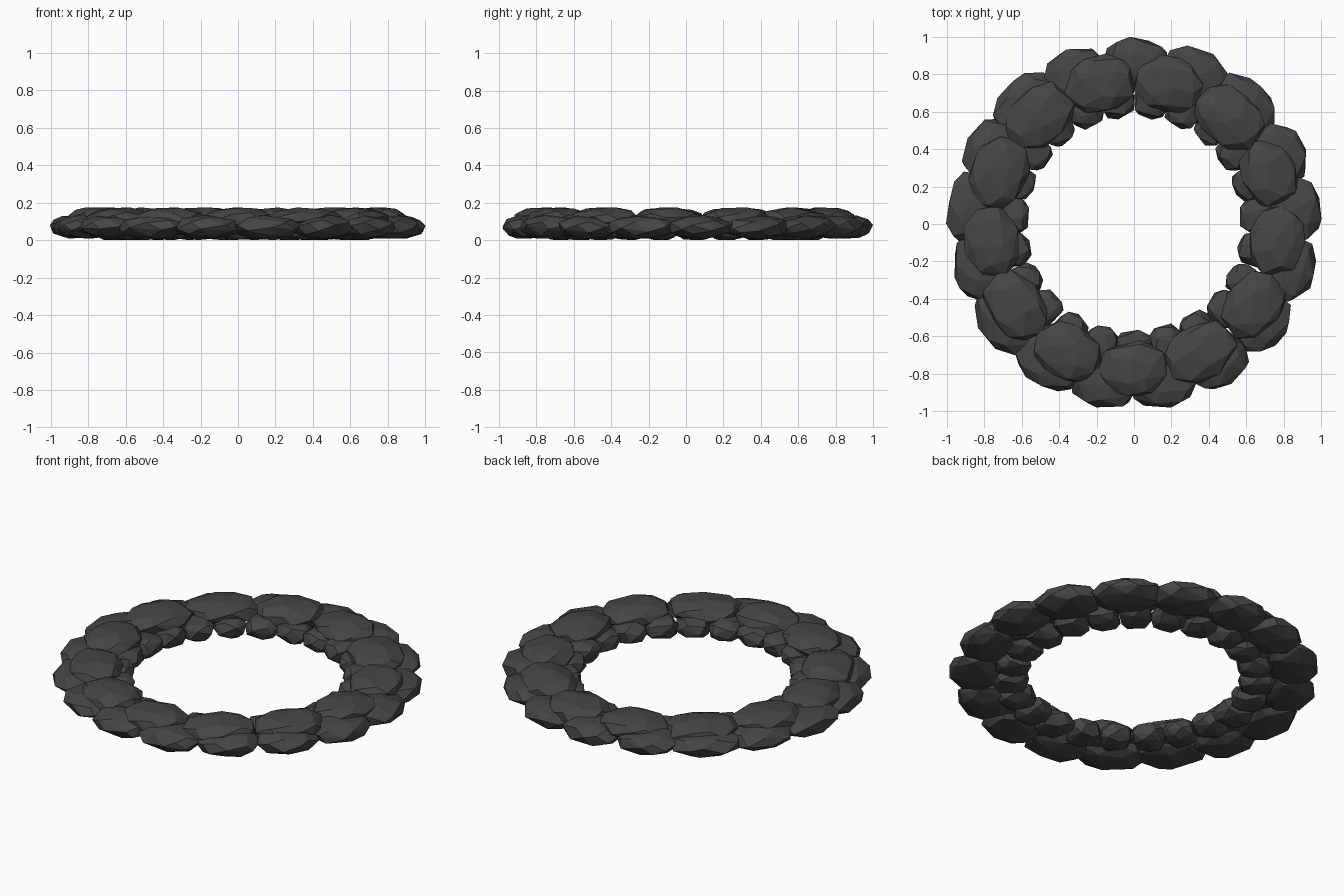
import bpy
import bmesh
import math
import random
from mathutils import Matrix, Vector

random.seed(7)

cube = bpy.data.objects.get("Cube")
if cube:
    bpy.data.objects.remove(cube, do_unlink=True)

# Dark stone colour shared by every rock
stone = bpy.data.materials.new("dark_grey_stone")
stone.use_nodes = True
colour = (0.06, 0.06, 0.06, 1)
stone.diffuse_color = colour
stone.node_tree.nodes["Principled BSDF"].inputs["Base Color"].default_value = colour


def rock_points(count, boxy):
    """Jittered, evenly spread points on a rounded block, fitted to a unit box."""
    points = []
    turn = random.uniform(0, math.tau)
    for i in range(count):
        z = 1 - 2 * (i + 0.5) / count
        ring = math.sqrt(1 - z * z)
        a = turn + i * math.pi * (3 - math.sqrt(5))
        p = Vector((ring * math.cos(a), ring * math.sin(a), z))
        p += Vector([random.uniform(-0.16, 0.16) for _ in range(3)])
        p.normalize()
        points.append(Vector([math.copysign(abs(c) ** boxy, c) for c in p]))
    low = [min(p[k] for p in points) for k in range(3)]
    high = [max(p[k] for p in points) for k in range(3)]
    return [Vector([2 * (p[k] - low[k]) / (high[k] - low[k]) - 1 for k in range(3)])
            for p in points]


def add_rock(name, angle, radius, height, size, count, boxy):
    """Faceted convex rock; size is half extents radially, along the ring, and up."""
    bm = bmesh.new()
    for p in rock_points(count, boxy):
        bm.verts.new([p[k] * size[k] for k in range(3)])
    hull = bmesh.ops.convex_hull(bm, input=bm.verts)
    spare = [v for v in hull["geom_interior"] if isinstance(v, bmesh.types.BMVert)]
    bmesh.ops.delete(bm, geom=spare, context="VERTS")
    bmesh.ops.recalc_face_normals(bm, faces=bm.faces)
    place = Matrix.Rotation(angle, 4, "Z") @ Matrix.Translation((radius, 0, height))
    bm.transform(place)
    mesh = bpy.data.meshes.new(name)
    bm.to_mesh(mesh)
    bm.free()
    mesh.materials.append(stone)
    bpy.context.collection.objects.link(bpy.data.objects.new(name, mesh))


def add_ring(name, number, start, radius, height, size, count, boxy):
    for i in range(number):
        angle = math.radians(start) + math.tau * i / number
        along = size[1] * random.uniform(0.95, 1.06)
        add_rock(f"{name}_{i + 1}", angle, radius, height,
                 (size[0], along, size[2]), count, boxy)


# Outer course, on the ground
add_ring("outer_stone", 17, 5, 0.86, 0.07, (0.14, 0.18, 0.062), 28, 0.9)
# Upper course, resting over the joints
add_ring("top_stone", 13, -90, 0.77, 0.11, (0.15, 0.19, 0.065), 30, 0.9)
# Inner course of small, blocky stones
add_ring("inner_stone", 23, -90, 0.665, 0.058, (0.1, 0.092, 0.058), 24, 0.75)
